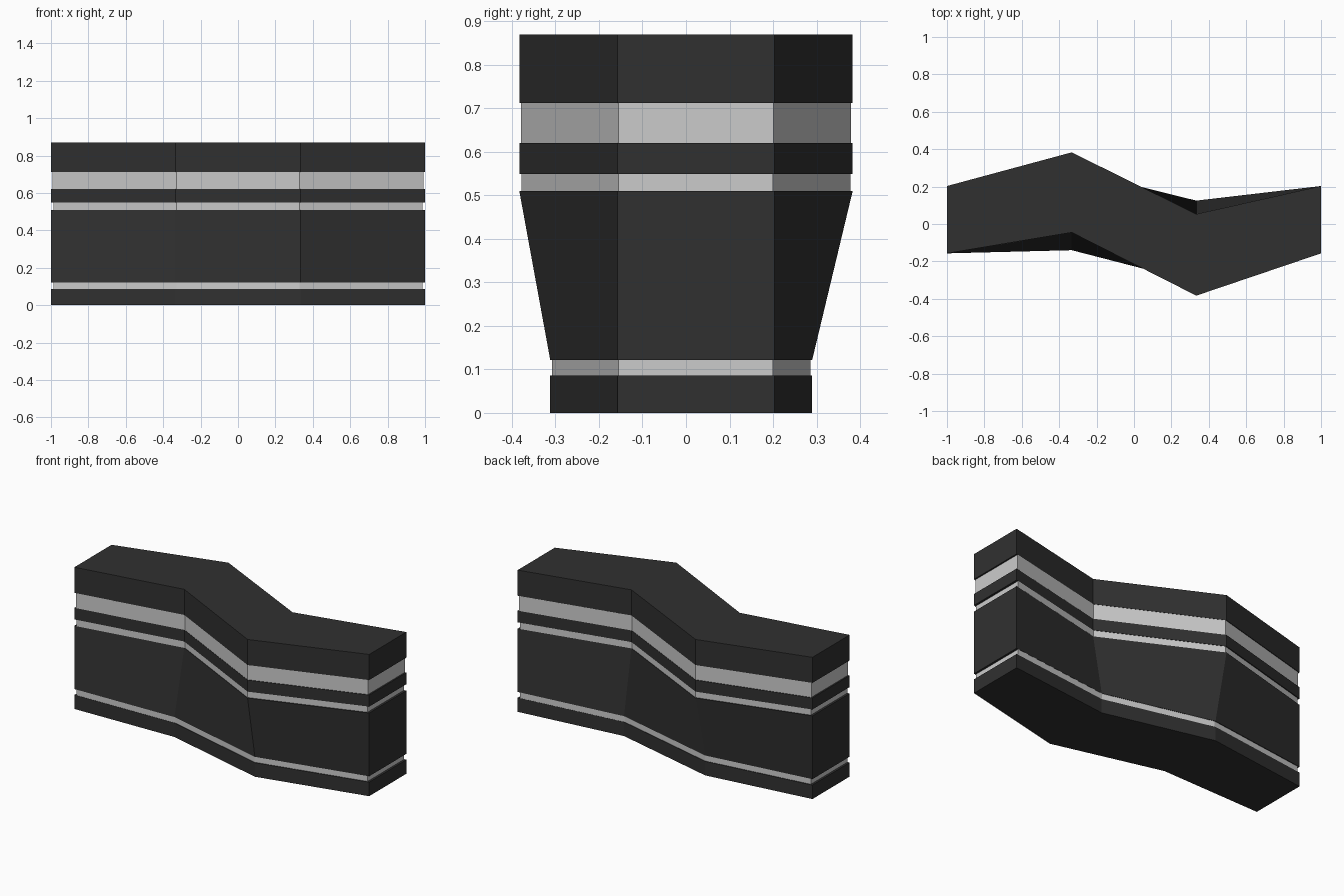
import bpy, bmesh

if "Cube" in bpy.data.objects:
    bpy.data.objects.remove(bpy.data.objects["Cube"])

# Zigzag plan outlines: back edge left to right, then front edge right to left
X = [-1, -0.333, 0.333, 1]
def outline(back, front):
    return list(zip(X, back)) + list(zip(X, front))[::-1]

TOP = outline([0.203, 0.383, 0.053, 0.203], [-0.157, -0.045, -0.383, -0.157])
BASE = outline([0.203, 0.29, 0.125, 0.203], [-0.157, -0.14, -0.312, -0.157])

dark = bpy.data.materials.new("dark_casing")
dark.diffuse_color = (0.03, 0.03, 0.03, 1)
dark.use_nodes = True
dark.node_tree.nodes["Principled BSDF"].inputs["Base Color"].default_value = dark.diffuse_color


def slab(name, lower, upper, z0, z1, scale=1.0, mat=None):
    """Loft a closed layer between two plan outlines."""
    bm = bmesh.new()
    lo = [bm.verts.new((x * scale, y * scale, z0)) for x, y in lower]
    hi = [bm.verts.new((x * scale, y * scale, z1)) for x, y in upper]
    n = len(lo)
    for i in range(n):
        j = (i + 1) % n
        bm.faces.new((lo[i], lo[j], hi[j], hi[i]))
    # caps as three quads, one per zigzag segment
    for ring in (lo, hi):
        for i in range(3):
            bm.faces.new((ring[i], ring[i + 1], ring[n - 2 - i], ring[n - 1 - i]))
    bmesh.ops.recalc_face_normals(bm, faces=bm.faces)
    me = bpy.data.meshes.new(name)
    bm.to_mesh(me)
    bm.free()
    if mat:
        me.materials.append(mat)
    bpy.context.collection.objects.link(bpy.data.objects.new(name, me))


# Dark casing layers
slab("plinth", BASE, BASE, 0, 0.086, mat=dark)
slab("flared_body", BASE, TOP, 0.122, 0.51, mat=dark)
slab("middle_rail", TOP, TOP, 0.549, 0.62, mat=dark)
slab("top_block", TOP, TOP, 0.712, 0.869, mat=dark)

# Slightly inset pale bands between them
slab("lower_band", BASE, BASE, 0.086, 0.122, 0.987)
slab("middle_band", TOP, TOP, 0.51, 0.549, 0.987)
slab("upper_band", TOP, TOP, 0.62, 0.712, 0.991)
